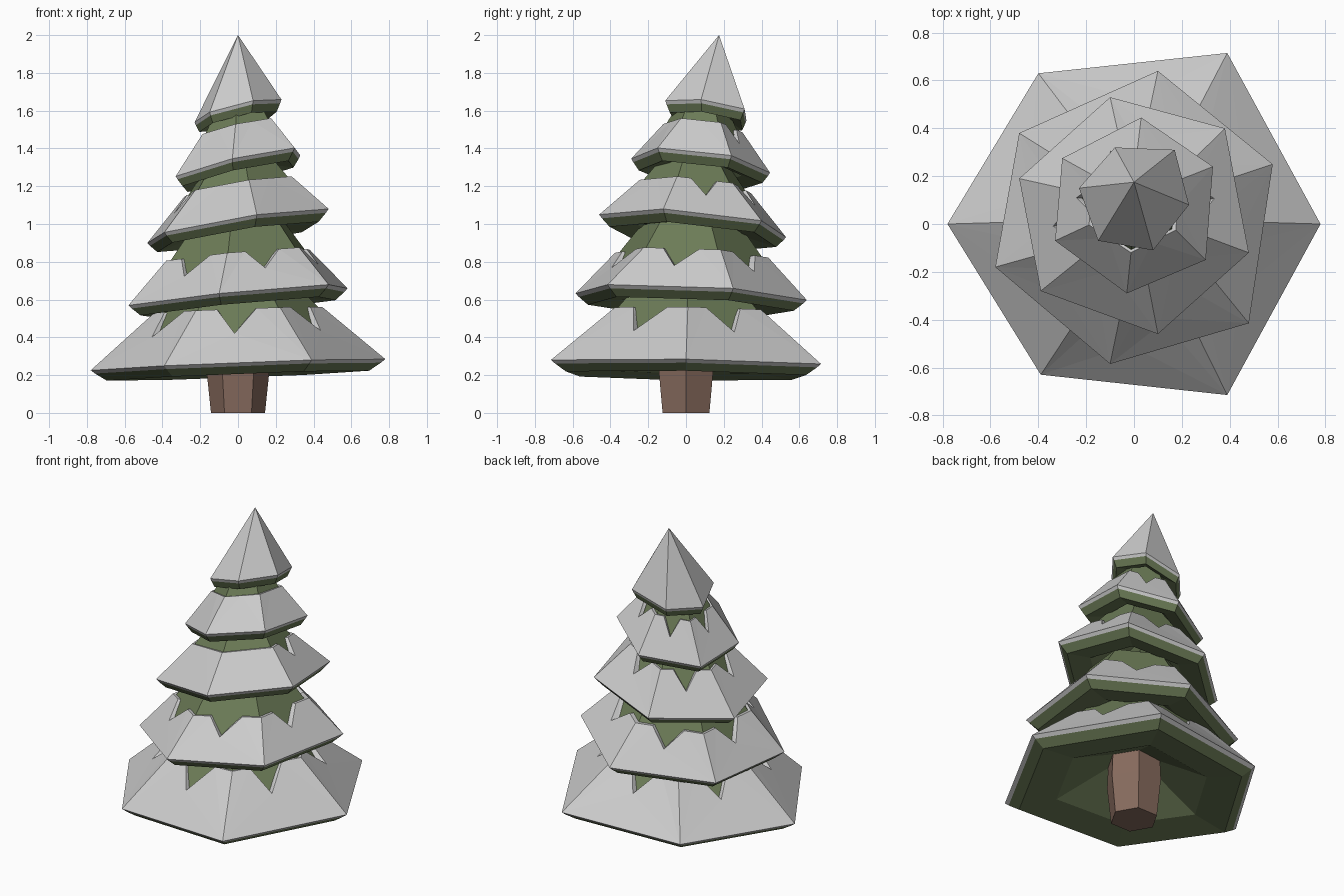
import bpy, bmesh
from math import cos, sin, pi, atan2
from mathutils import Vector

if "Cube" in bpy.data.objects:
    bpy.data.objects.remove(bpy.data.objects["Cube"])


def material(name, rgb):
    m = bpy.data.materials.new(name)
    m.diffuse_color = (*rgb, 1)
    m.use_nodes = True
    m.node_tree.nodes["Principled BSDF"].inputs["Base Color"].default_value = m.diffuse_color
    return m


GREEN = material("needles", (0.15, 0.2, 0.095))
BROWN = material("bark", (0.24, 0.145, 0.11))


def build(name, faces, mat=None):
    """Make a flat shaded mesh from a list of faces given as point tuples."""
    bm = bmesh.new()
    for f in faces:
        bm.faces.new([bm.verts.new(p) for p in f])
    bmesh.ops.remove_doubles(bm, verts=bm.verts, dist=1e-4)
    bmesh.ops.recalc_face_normals(bm, faces=bm.faces)
    me = bpy.data.meshes.new(name)
    bm.to_mesh(me)
    bm.free()
    ob = bpy.data.objects.new(name, me)
    bpy.context.collection.objects.link(ob)
    if mat:
        me.materials.append(mat)


def band(a, b):
    """Triangles joining two closed rings of equal length."""
    out = []
    for i in range(len(a)):
        j = (i + 1) % len(a)
        out += [(a[i], a[j], b[j]), (a[i], b[j], b[i])]
    return out


def fan(ring, tip):
    return [(ring[i], ring[(i + 1) % len(ring)], tip) for i in range(len(ring))]


# Each tier: drooping rim corners, tilt plane (z0, slope x, slope y),
# snow top (radius, height), needle cone (base radius, top radius, height),
# y centre at the top, rim edges whose snow has a notch
TIERS = [
    ([(.78, 0), (.39, .715), (-.40, .63), (-.78, 0), (-.39, -.63), (.39, -.715)],
     (.255, .038, -.015), (.445, .29), (.70, .32, .40), .01, range(6)),
    ([(.58, .25), (.10, .64), (-.48, .38), (-.58, -.18), (-.10, -.585), (.48, -.415)],
     (.616, .094, -.044), (.41, .22), (.55, .27, .37), .03, range(6)),
    ([(.48, -.12), (.38, .40), (-.10, .53), (-.48, .19), (-.39, -.28), (.10, -.46)],
     (.993, .159, -.089), (.30, .21), (.44, .165, .36), .05, range(4)),
    ([(.33, .24), (.03, .445), (-.30, .275), (-.33, -.07), (-.03, -.29), (.30, -.15)],
     (1.318, .223, -.12), (.21, .20), (.30, .12, .33), .09, range(3)),
    ([(.23, .08), (.17, .31), (-.08, .32), (-.23, .15), (-.15, -.07), (.08, -.11)],
     (1.617, .237, -.156), None, None, .175, ()),
]

for n, (rim, (z0, sx, sy), snow_top, cone, top_y, notches) in enumerate(TIERS, 1):
    cy = sum(p[1] for p in rim) / 6

    def at(x, y, h):
        return Vector((x, y, z0 + sx * x + sy * y + h))

    def rim_ring(scale, h):
        return [at(x * scale, cy + (y - cy) * scale, h) for x, y in rim]

    phase = atan2(rim[0][1] - cy, rim[0][0])

    def hexagon(r, yc, h):
        return [at(r * cos(phase + i * pi / 3), yc + r * sin(phase + i * pi / 3), h)
                for i in range(6)]

    # Snow cap with notched upper edge and thin lip
    outer, lip = rim_ring(1, 0), rim_ring(.97, -.018)
    faces = band(outer, lip)
    if snow_top:
        r, h = snow_top
        top = hexagon(r, top_y, h)
        edge = []
        for i in range(6):
            j = (i + 1) % 6
            c, d, o, q = top[i], top[j], outer[i], outer[j]
            mid = c.lerp(d, .47)
            if i in notches:
                mid = o.lerp(q, .47).lerp(mid, .55)
            a, b = c.lerp(d, .25), c.lerp(d, .72)
            faces += [(o, c, a), (o, a, mid), (o, mid, q), (q, mid, b), (q, b, d)]
            edge += [c, a, mid, b]
        axis = Vector((0, top_y, 0))
        inner = [Vector((p.x * .9, axis.y + (p.y - axis.y) * .9, p.z - .005)) for p in edge]
        faces += band(edge, inner)
    else:
        faces += fan(outer, Vector((0, top_y, 2)))
    build(f"snow_tier_{n}", faces)

    # Needles: dark rim, recessed underside and inner cone
    bottom, recess = rim_ring(.89, -.058), rim_ring(.6, -.03)
    faces = band(lip, bottom) + band(bottom, recess)
    faces += fan(recess, at(0, cy, .2 if n < 5 else .1))
    build(f"needle_underside_{n}", faces, GREEN)
    if cone:
        r0, r1, h = cone
        crown = hexagon(r1, top_y, h)
        build(f"needle_cone_{n}",
              band(hexagon(r0, cy, 0), crown) + [tuple(crown)], GREEN)

# Trunk: six sided, widening upward into the lowest tier
rings = [[Vector((r * cos(i * pi / 3), r * sin(i * pi / 3), z)) for i in range(6)]
         for r, z in ((.143, 0), (.168, .24), (.16, .42))]
build("trunk", band(rings[0], rings[1]) + band(rings[1], rings[2])
      + [tuple(rings[0]), tuple(rings[2])], BROWN)
